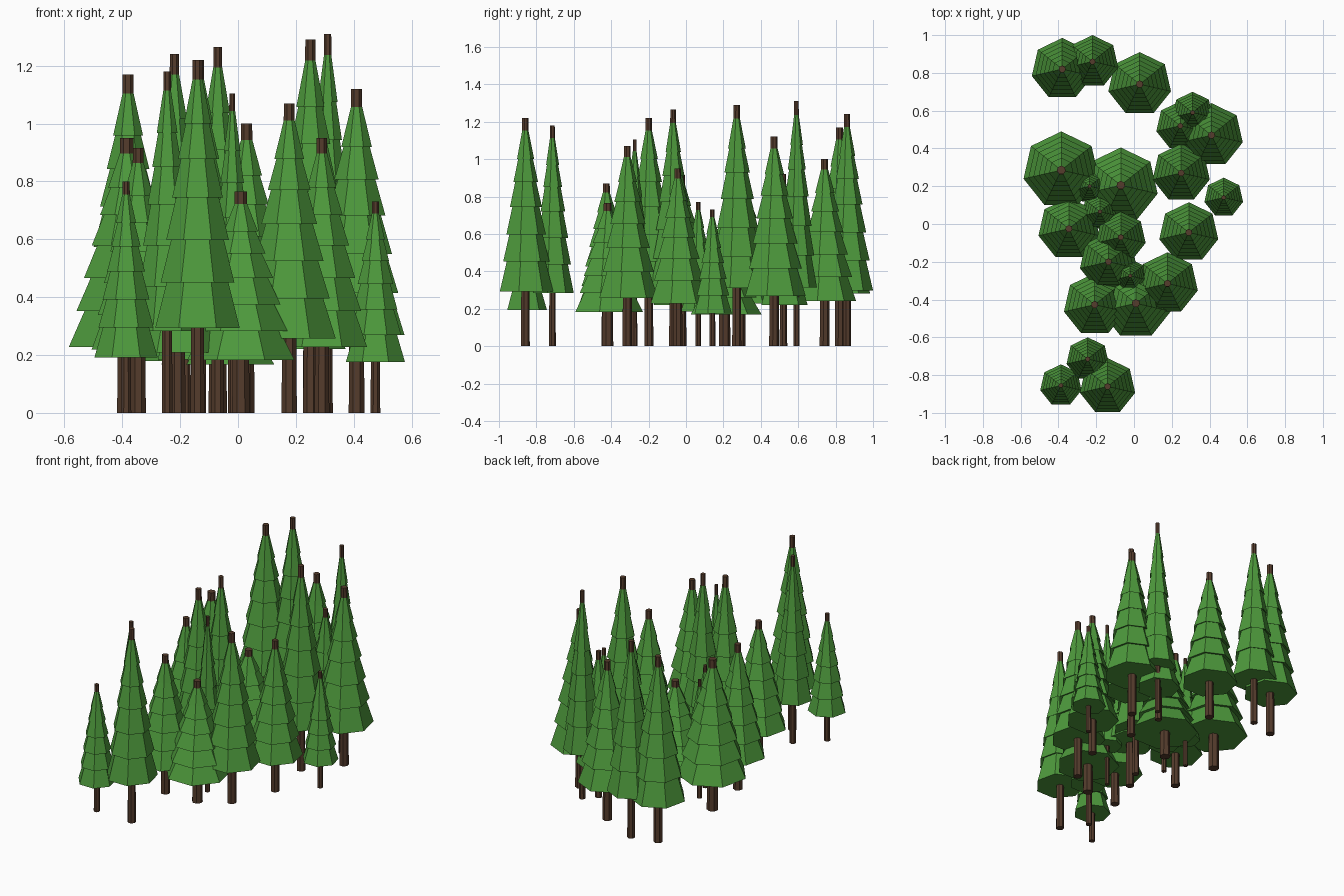
import bpy, bmesh, math

if "Cube" in bpy.data.objects:
    bpy.data.objects.remove(bpy.data.objects["Cube"])


def material(name, color):
    m = bpy.data.materials.new(name)
    m.diffuse_color = (*color, 1.0)
    m.use_nodes = True
    m.node_tree.nodes["Principled BSDF"].inputs["Base Color"].default_value = m.diffuse_color
    return m


def lathe(name, profile, sides, mat):
    """Flat-faced turned mesh from (radius, height) points, capped at both ends."""
    bm = bmesh.new()
    rings = []
    for r, z in profile:
        rings.append([bm.verts.new((r * math.cos(a), r * math.sin(a), z))
                      for a in (math.pi / 2 + 2 * math.pi * i / sides
                                for i in range(sides))])
    for low, high in zip(rings, rings[1:]):
        for i in range(sides):
            j = (i + 1) % sides
            bm.faces.new((low[i], low[j], high[j], high[i]))
    bm.faces.new(rings[0][::-1])
    bm.faces.new(rings[-1])
    bmesh.ops.recalc_face_normals(bm, faces=bm.faces)
    me = bpy.data.meshes.new(name)
    bm.to_mesh(me)
    bm.free()
    me.materials.append(mat)
    return me


green = material("needle green", (0.075, 0.32, 0.045))
brown = material("bark brown", (0.09, 0.045, 0.025))

# Unit tree: height 1, widest branch radius 1
TIERS = [(1.0, 0.24), (0.87, 0.37), (0.74, 0.49),
         (0.60, 0.61), (0.46, 0.72), (0.32, 0.82)]
profile = []
for k, (r, z) in enumerate(TIERS):
    profile.append((r, z))
    if k + 1 < len(TIERS):
        r2, z2 = TIERS[k + 1]
        profile.append((r2 * 0.82, z2 + 0.008))   # tucks under the next tier
profile.append((0.10, 0.955))
foliage_mesh = lathe("foliage", profile, 7, green)
trunk_mesh = lathe("trunk", [(0.165, 0.0), (0.115, 1.0)], 7, brown)

# Each tree: x, y, branch radius, height
TREES = [
    (-0.38, 0.82, 0.165, 1.17), (-0.22, 0.86, 0.14, 1.24),
    (0.03, 0.74, 0.17, 1.00), (0.31, 0.59, 0.11, 1.31),
    (0.245, 0.52, 0.13, 0.92), (0.41, 0.47, 0.17, 1.12),
    (-0.385, 0.285, 0.205, 0.95), (-0.235, 0.20, 0.09, 0.745),
    (-0.07, 0.205, 0.20, 0.70), (0.25, 0.27, 0.155, 1.29),
    (0.475, 0.14, 0.105, 0.73), (-0.18, 0.065, 0.10, 0.77),
    (-0.345, -0.025, 0.165, 0.915), (-0.07, -0.07, 0.135, 1.265),
    (0.29, -0.045, 0.16, 0.95), (-0.135, -0.20, 0.155, 1.22),
    (-0.02, -0.275, 0.09, 1.105), (0.177, -0.315, 0.165, 1.07),
    (-0.208, -0.427, 0.167, 0.87), (0.01, -0.42, 0.19, 0.765),
    (-0.245, -0.715, 0.115, 1.18), (-0.387, -0.855, 0.112, 0.80),
    (-0.14, -0.86, 0.15, 1.22),
]

for n, (x, y, r, h) in enumerate(TREES, 1):
    for part, mesh in (("foliage", foliage_mesh), ("trunk", trunk_mesh)):
        ob = bpy.data.objects.new(f"{part}_{n}", mesh)
        ob.location = (x, y, 0)
        ob.scale = (r, r, h)
        bpy.context.collection.objects.link(ob)
